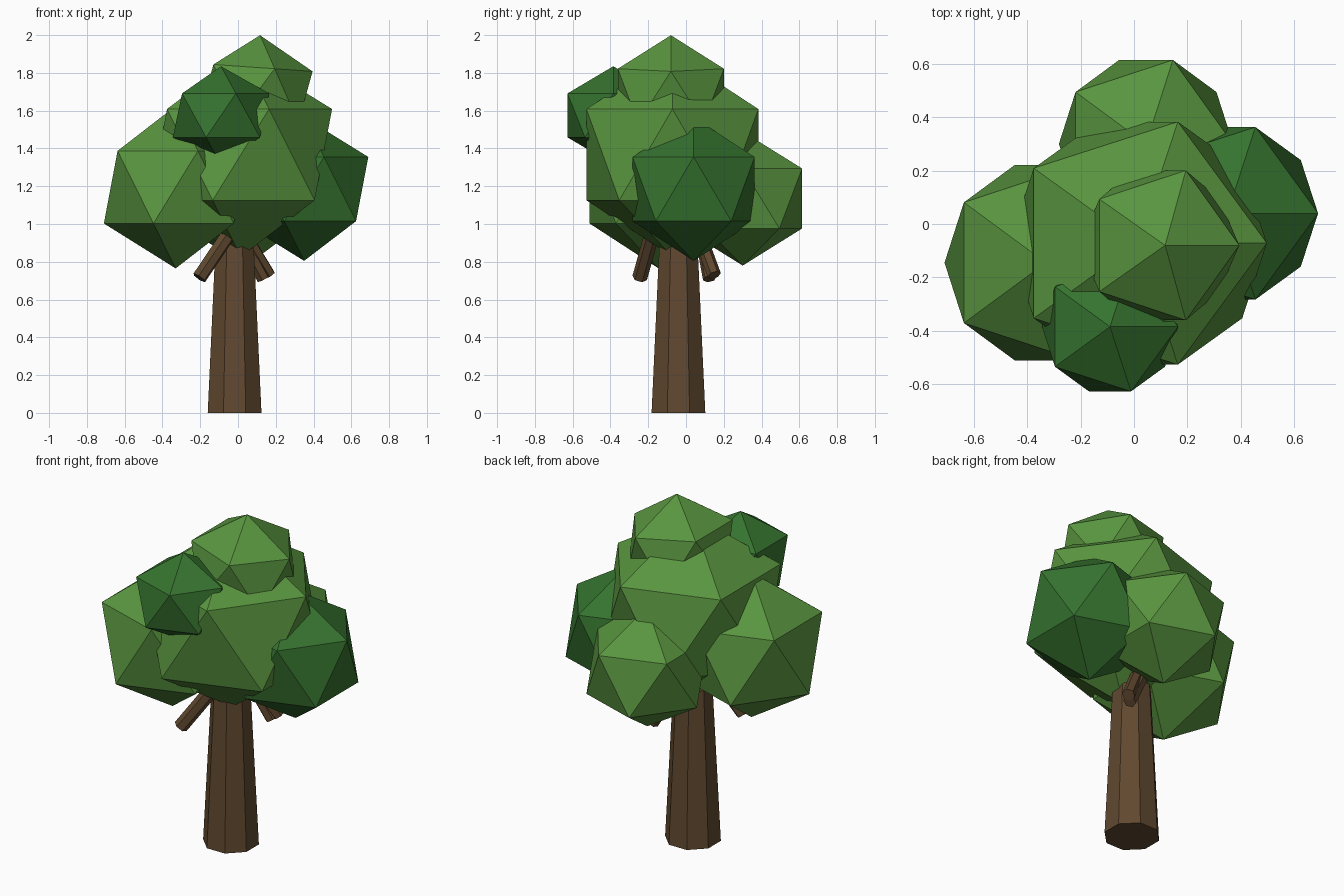
import bpy
import math
from mathutils import Vector

if "Cube" in bpy.data.objects:
    bpy.data.objects.remove(bpy.data.objects["Cube"])


def material(name, color):
    m = bpy.data.materials.new(name)
    m.diffuse_color = (*color, 1.0)
    m.use_nodes = True
    m.node_tree.nodes["Principled BSDF"].inputs["Base Color"].default_value = m.diffuse_color
    return m


BARK = material("bark brown", (0.118, 0.066, 0.029))
LEAF = material("leaf green", (0.100, 0.300, 0.050))
DARK = material("dark leaf green", (0.036, 0.170, 0.028))


def finish(name, mat):
    ob = bpy.context.object
    ob.name = name
    ob.data.materials.append(mat)
    return ob


def limb(name, start, end, r1, r2, sides, spin=0.0):
    """Tapered faceted cylinder from start to end."""
    a, b = Vector(start), Vector(end)
    bpy.ops.mesh.primitive_cone_add(vertices=sides, radius1=r1, radius2=r2,
                                    depth=(b - a).length, location=(a + b) / 2)
    ob = finish(name, BARK)
    turn = (b - a).to_track_quat('Z', 'Y').to_matrix().to_4x4()
    ob.data.transform(turn if spin == 0 else turn @ ob.matrix_basis.Rotation(spin, 4, 'Z'))


def foliage(name, loc, size, mat, tilt=0.0):
    """Low-poly leaf clump."""
    bpy.ops.mesh.primitive_ico_sphere_add(subdivisions=1, radius=1, location=loc,
                                          rotation=(0, math.radians(tilt), 0))
    finish(name, mat).scale = size


# Trunk: tapered octagon
limb("trunk", (-0.018, -0.04, 0), (-0.018, -0.04, 0.92), 0.154, 0.108, 8, math.pi / 8)

# Branch stubs hanging below the crown
limb("branch_front", (-0.205, -0.245, 0.715), (-0.06, -0.185, 0.93), 0.04, 0.04, 6)
limb("branch_back_outer", (0.165, 0.15, 0.73), (0.05, 0.08, 0.92), 0.036, 0.036, 6)
limb("branch_back_inner", (0.135, 0.125, 0.71), (0.03, 0.09, 0.90), 0.036, 0.036, 6)

# Crown clumps
foliage("crown_main", (0.015, -0.072, 1.367), (0.54, 0.535, 0.54), LEAF)
foliage("crown_top", (0.095, -0.08, 1.69), (0.325, 0.33, 0.31), LEAF, 4)
foliage("crown_left", (-0.33, -0.145, 1.195), (0.425, 0.43, 0.43), LEAF)
foliage("crown_back", (0.045, 0.30, 1.135), (0.365, 0.37, 0.355), LEAF)
foliage("crown_right", (0.35, 0.04, 1.185), (0.38, 0.38, 0.38), DARK)
foliage("crown_front", (-0.09, -0.385, 1.575), (0.285, 0.285, 0.26), DARK)
